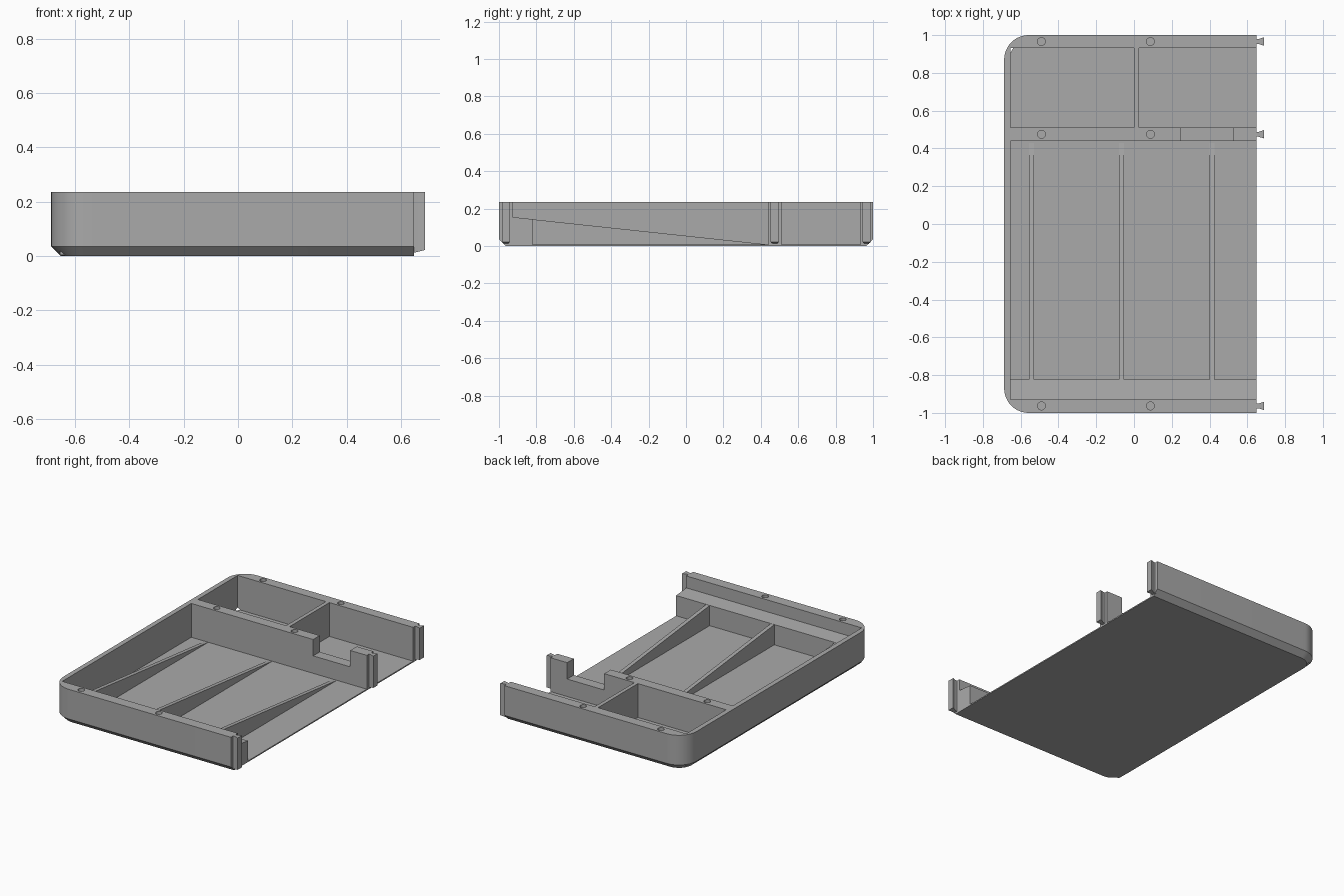
import bpy, bmesh, math

if "Cube" in bpy.data.objects:
    bpy.data.objects.remove(bpy.data.objects["Cube"])

XL, XR, H, FLOOR = -0.6875, 0.648, 0.235, 0.008
RAD, CH = 0.13, 0.036
gray = bpy.data.materials.new("plain gray")
gray.diffuse_color = (0.4, 0.4, 0.4, 1)
gray.use_nodes = True
gray.node_tree.nodes["Principled BSDF"].inputs["Base Color"].default_value = gray.diffuse_color


def loft(name, rings):
    """Solid skinned through rings of points with equal counts."""
    bm = bmesh.new()
    loops = [[bm.verts.new(p) for p in r] for r in rings]
    n = len(loops[0])
    for a, b in zip(loops, loops[1:]):
        for i in range(n):
            j = (i + 1) % n
            bm.faces.new((a[i], a[j], b[j], b[i]))
    bm.faces.new(loops[0][::-1])
    bm.faces.new(loops[-1])
    bmesh.ops.recalc_face_normals(bm, faces=bm.faces[:])
    me = bpy.data.meshes.new(name)
    bm.to_mesh(me)
    bm.free()
    me.materials.append(gray)
    ob = bpy.data.objects.new(name, me)
    bpy.context.collection.objects.link(ob)
    return ob


def box(name, x0, x1, y0, y1, z0, z1):
    return loft(name, [[(x0, y0, z), (x1, y0, z), (x1, y1, z), (x0, y1, z)]
                       for z in (z0, z1)])


def side_prism(name, x0, x1, profile):
    """Extrude a (y, z) profile along x."""
    return loft(name, [[(x, y, z) for y, z in profile] for x in (x0, x1)])


def cut(ob, cutter):
    m = ob.modifiers.new("cut", 'BOOLEAN')
    m.operation, m.solver, m.object = 'DIFFERENCE', 'EXACT', cutter
    bpy.context.view_layer.update()
    dg = bpy.context.evaluated_depsgraph_get()
    me = bpy.data.meshes.new_from_object(ob.evaluated_get(dg))
    ob.modifiers.clear()
    ob.data = me
    bpy.data.objects.remove(cutter)


def outline(r, z):
    """Tray outline: two rounded left corners, square open right end."""
    cx, cy, pts = XL + RAD, 1 - RAD, []
    for sy, a0 in ((1, 90), (-1, 180)):
        for i in range(13):
            a = math.radians(a0 + 90 * i / 12)
            pts.append((cx + r * math.cos(a), sy * cy + r * math.sin(a), z))
    return pts + [(XR, -cy - r, z), (XR, cy + r, z)]


# Tray body with chamfered lower edge
tray = loft("tray", [outline(RAD - CH, 0), outline(RAD, CH), outline(RAD, H)])

# Compartments, open at the right end
for x0, x1, y0, y1 in ((-0.655, 0.8, -0.928, 0.44),
                       (-0.655, 0.0, 0.51, 0.932),
                       (0.026, 0.8, 0.51, 0.932)):
    cut(tray, box("compartment_cutter", x0, x1, y0, y1, FLOOR, 0.4))

# Notch in the divider wall
cut(tray, box("notch_cutter", 0.25, 0.525, 0.42, 0.53, 0.125, 0.4))

# Round holes in the wall tops
for hx in (-0.49, 0.087):
    for hy in (-0.963, 0.475, 0.966):
        ring = [(hx + 0.021 * math.cos(math.tau * i / 24),
                 hy + 0.021 * math.sin(math.tau * i / 24)) for i in range(24)]
        cut(tray, loft("hole_cutter", [[(x, y, z) for x, y in ring] for z in (0.12, 0.3)]))

# Ledge along the front wall
side_prism("front_ledge", -0.655, XR,
           [(-0.928, 0.004), (-0.822, 0.004), (-0.822, 0.144), (-0.928, 0.155)])

# Sloping ribs on the floor
for i, x in enumerate((-0.555, -0.08, 0.4)):
    side_prism(f"sloping_rib_{i + 1}", x, x + 0.026,
               [(-0.83, 0.004), (0.43, 0.004), (0.43, 0.009), (-0.83, 0.144)])

# Dovetail joints on the open wall ends
for i, y in enumerate((-0.963, 0.475, 0.966)):
    plan = [(XR - 0.005, 0.013), (XR + 0.012, 0.013), (0.6875, 0.022)]
    plan += [(x, -w) for x, w in reversed(plan)]
    loft(f"dovetail_{i + 1}",
         [[(x, y + w, 0.012 + max(0, x - XR) * 0.25) for x, w in plan],
          [(x, y + w, H) for x, w in plan]])

# Smooth the rounded corners, keep edges sharp
bpy.ops.object.select_all(action='DESELECT')
tray.select_set(True)
bpy.context.view_layer.objects.active = tray
bpy.ops.object.shade_smooth_by_angle(angle=math.radians(25))
